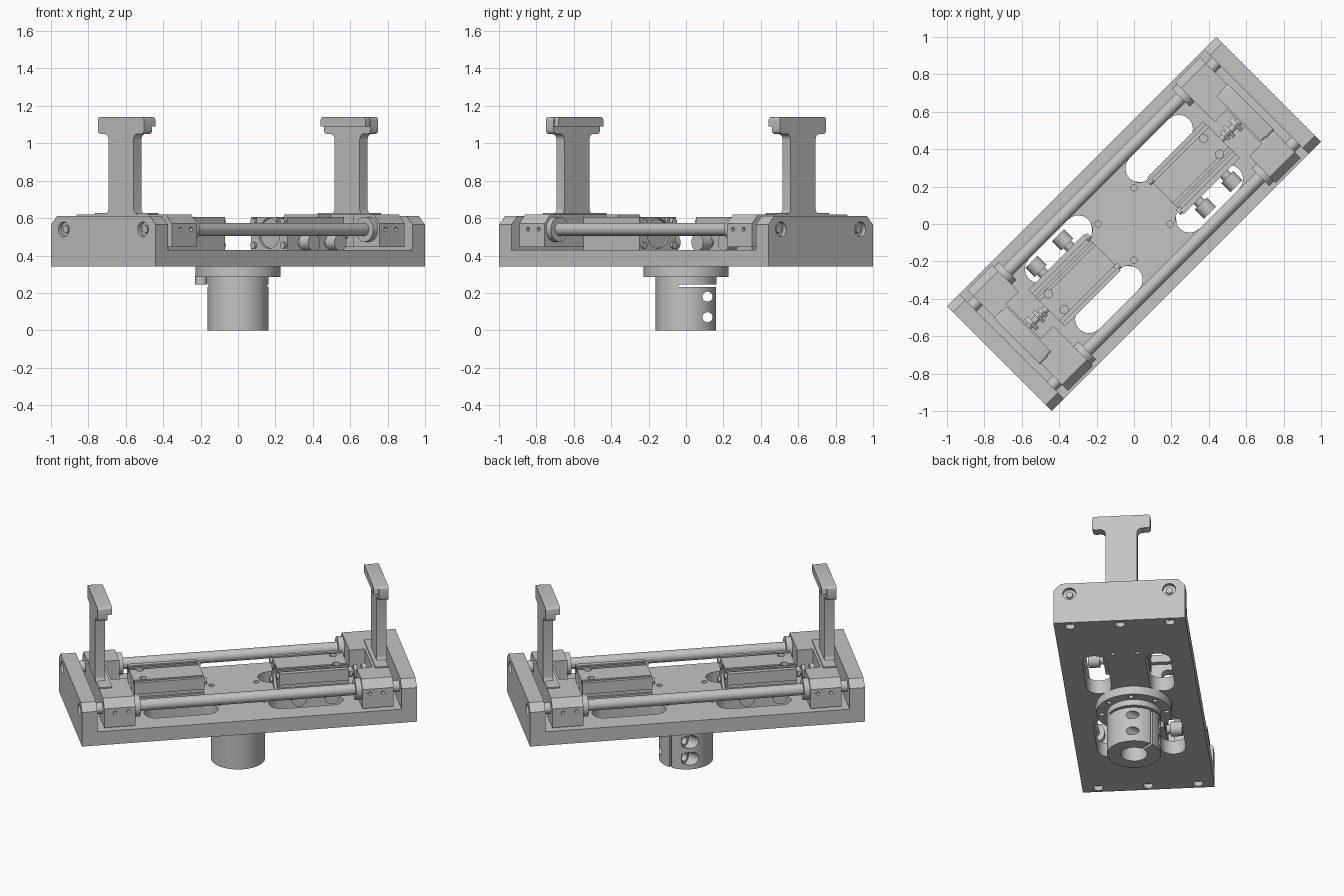
import bpy, bmesh, math
from mathutils import Matrix, Vector

cube = bpy.data.objects.get("Cube")
if cube:
    bpy.data.objects.remove(cube, do_unlink=True)

grey = bpy.data.materials.new("machined_grey")
grey.use_nodes = True
grey.diffuse_color = (0.55, 0.55, 0.55, 1)
grey.node_tree.nodes["Principled BSDF"].inputs["Base Color"].default_value = (0.55, 0.55, 0.55, 1)

# Working frame: long axis of the tool, turned diagonally; halves swap it by 180 degrees
frame = Matrix.Rotation(math.radians(45), 4, 'Z')


def finish(name, bm):
    bmesh.ops.recalc_face_normals(bm, faces=bm.faces)
    bm.transform(frame)
    me = bpy.data.meshes.new(name)
    bm.to_mesh(me)
    bm.free()
    me.materials.append(grey)
    me.shade_smooth()
    me.set_sharp_from_angle(angle=math.radians(30))
    ob = bpy.data.objects.new(name, me)
    bpy.context.collection.objects.link(ob)
    return ob


def prism(name, pts, axis, lo, hi):
    """Extrude a closed 2D profile along one axis of the frame."""
    def place(p, t):
        return {'u': (t, p[0], p[1]), 'v': (p[0], t, p[1]), 'z': (p[0], p[1], t)}[axis]
    bm = bmesh.new()
    a = [bm.verts.new(place(p, lo)) for p in pts]
    b = [bm.verts.new(place(p, hi)) for p in pts]
    bm.faces.new(a)
    bm.faces.new(b)
    for i in range(len(pts)):
        j = (i + 1) % len(pts)
        bm.faces.new((a[i], a[j], b[j], b[i]))
    return finish(name, bm)


def box(name, u0, u1, v0, v1, z0, z1):
    return prism(name, [(u0, v0), (u1, v0), (u1, v1), (u0, v1)], 'z', z0, z1)


def rod(name, r, start, end, sides=32):
    a, b = Vector(start), Vector(end)
    turn = (b - a).to_track_quat('Z', 'Y').to_matrix().to_4x4()
    bm = bmesh.new()
    bmesh.ops.create_cone(bm, cap_ends=True, segments=sides, radius1=r, radius2=r,
                          depth=(b - a).length,
                          matrix=Matrix.Translation((a + b) / 2) @ turn)
    return finish(name, bm)


def cut(ob, cutters):
    for c in cutters:
        c.hide_render = True
        m = ob.modifiers.new("cut", 'BOOLEAN')
        m.operation, m.solver, m.object = 'DIFFERENCE', 'EXACT', c
    bpy.context.view_layer.update()
    me = bpy.data.meshes.new_from_object(ob.evaluated_get(bpy.context.evaluated_depsgraph_get()))
    ob.modifiers.clear()
    ob.data = me
    me.set_sharp_from_angle(angle=math.radians(30))
    for c in cutters:
        bpy.data.objects.remove(c, do_unlink=True)


def arc(cx, cy, r, a0, a1, n=8):
    return [(cx + r * math.cos(math.radians(a0 + (a1 - a0) * i / n)),
             cy + r * math.sin(math.radians(a0 + (a1 - a0) * i / n))) for i in range(n + 1)]


L, W, ROD_V, ROD_Z = 1.018, 0.396, 0.3, 0.54
PLATE_Z0, PLATE_Z1, WALL = 0.34, 0.43, 0.925
SIDES = (1, -1)

# Base plate with four slots and screw holes
base = box("base_plate", -WALL, WALL, -W, W, PLATE_Z0, PLATE_Z1)
holes = []
for su in SIDES:
    for sv in SIDES:
        slot = arc(0.53, 0.19, 0.075, -90, 90) + arc(0.23, 0.19, 0.075, 90, 270)
        holes.append(prism("slot", [(su * x, sv * y) for x, y in slot], 'z', 0.3, 0.5))
        for u, v, r in ((0.137, 0.137, 0.017), (0.62, 0.075, 0.012)):
            holes.append(rod("hole", r, (su * u, sv * v, 0.3), (su * u, sv * v, 0.5), 16))
cut(base, holes)

# Guide rods
for sv in SIDES:
    rod("guide_rod", 0.035, (-0.95, sv * ROD_V, ROD_Z), (0.95, sv * ROD_V, ROD_Z))

for half in (0, 180):
    frame = Matrix.Rotation(math.radians(45 + half), 4, 'Z')

    # End wall with chamfered shoulders and screw recesses
    wall = prism("end_wall", [(-W, PLATE_Z0), (W, PLATE_Z0), (W, 0.565), (W - 0.045, 0.61),
                              (-W + 0.045, 0.61), (-W, 0.565)], 'u', WALL, L)
    recess = [rod("recess", 0.04, (L - 0.025, v, ROD_Z), (L + 0.1, v, ROD_Z)) for v in (-ROD_V, ROD_V)]
    recess += [rod("recess", 0.03, (0.97, v, 0.3), (0.97, v, 0.37), 24) for v in (-ROD_V, 0, ROD_V)]
    cut(wall, recess)
    for sv in SIDES:
        rod("wall_screw", 0.022, (0.98, sv * ROD_V, ROD_Z), (1.005, sv * ROD_V, ROD_Z), 6)

    # Sliding carriage with a notch for the drive screw
    carriage = prism("carriage", [(-0.38, 0.445), (0.38, 0.445), (0.38, 0.57), (0.335, 0.62),
                                  (-0.335, 0.62), (-0.38, 0.57)], 'u', 0.69, 0.88)
    notch = [box("notch", 0.6, 0.785, -0.18, 0.08, 0.4, 0.7)]
    for sv in SIDES:
        for u in (0.735, 0.815):
            notch.append(rod("hole", 0.011, (u, sv * 0.35, ROD_Z), (u, sv * 0.45, ROD_Z), 16))
    cut(carriage, notch)
    for sv in SIDES:
        rod("bushing_flange", 0.067, (0.655, sv * ROD_V, ROD_Z), (0.7, sv * ROD_V, ROD_Z))

    # Gripping finger: stem with filleted foot and tee head
    right = arc(0.125, 0.65, 0.03, 270, 180, 5) + arc(0.125, 1.02, 0.03, 180, 90, 5)
    right += arc(0.155, 1.07, 0.02, -90, 0, 4) + arc(0.16, 1.125, 0.015, 0, 90, 4)
    prism("finger", right + [(-x, z) for x, z in reversed(right)], 'u', 0.825, 0.885)
    lip = arc(0.155, 1.125, 0.015, 0, 90, 4)
    prism("finger_lip", [(-0.17, 1.09), (0.17, 1.09)] + lip + [(-x, z) for x, z in reversed(lip)],
          'u', 0.795, 0.826)
    box("finger_foot", 0.8, 0.88, -0.2, 0.2, 0.61, 0.628)

    # Pneumatic cylinder body with grooves and mounting holes
    body = box("cylinder_body", 0.225, 0.65, -0.15, 0.125, PLATE_Z1, 0.605)
    grooves = [box("groove", 0.1, 0.8, v, v + 0.018, 0.58, 0.7) for v in (-0.12, -0.085, 0.085)]
    grooves += [box("groove", 0.1, 0.8, v0, v1, 0.505, 0.53) for v0, v1 in ((-0.2, -0.135), (0.11, 0.2))]
    grooves += [rod("hole", 0.022, (0.587, v, 0.52), (0.587, v, 0.7), 20) for v in (-0.06, 0.06)]
    grooves.append(rod("bore", 0.08, (0.1, -0.012, 0.518), (0.24, -0.012, 0.518)))
    cut(body, grooves)
    for v in (-0.125, 0.1):
        for z in (0.455, 0.58):
            rod("body_screw", 0.018, (0.21, v, z), (0.24, v, z), 16)

    # Hose fittings on the body side
    for u in (0.33, 0.53):
        rod("fitting_neck", 0.028, (u, -0.14, 0.47), (u, -0.19, 0.47), 24)
        rod("fitting_collar", 0.045, (u, -0.175, 0.47), (u, -0.245, 0.47), 24)

    # Drive screw and nuts
    rod("drive_screw", 0.018, (0.62, -0.01, 0.52), (0.8, -0.01, 0.52), 20)
    for u0, u1, r in ((0.67, 0.69, 0.035), (0.7, 0.72, 0.045), (0.75, 0.775, 0.05)):
        rod("lock_nut", r, (u0, -0.01, 0.52), (u1, -0.01, 0.52), 6)

# Clamping hub under the base, aligned with the world axes
frame = Matrix.Identity(4)
flange = rod("hub_flange", 0.227, (0, 0, 0.285), (0, 0, PLATE_Z0), 64)
bolts = []
for k in range(8):
    a = math.radians(45 * k)
    x, y = 0.195 * math.cos(a), 0.195 * math.sin(a)
    bolts.append(rod("hole", 0.015, (x, y, 0.2), (x, y, 0.325), 16))
cut(flange, bolts)

hub = rod("clamp_hub", 0.162, (0, 0, 0), (0, 0, 0.29), 64)
slits = [rod("bore", 0.08, (0, 0, -0.1), (0, 0, 0.27), 48),
         box("slit", -0.008, 0.008, 0, 0.3, -0.1, 0.24),
         box("slit", -0.3, 0.3, -0.04, 0.3, 0.232, 0.246)]
for z in (0.07, 0.18):
    slits.append(rod("hole", 0.027, (-0.3, 0.115, z), (0.3, 0.115, z), 24))
    slits.append(rod("counterbore", 0.042, (-0.3, 0.115, z), (-0.07, 0.115, z), 24))
cut(hub, slits)
rod("flange_screw", 0.032, (-0.197, 0, 0.245), (-0.197, 0, 0.29), 24)
